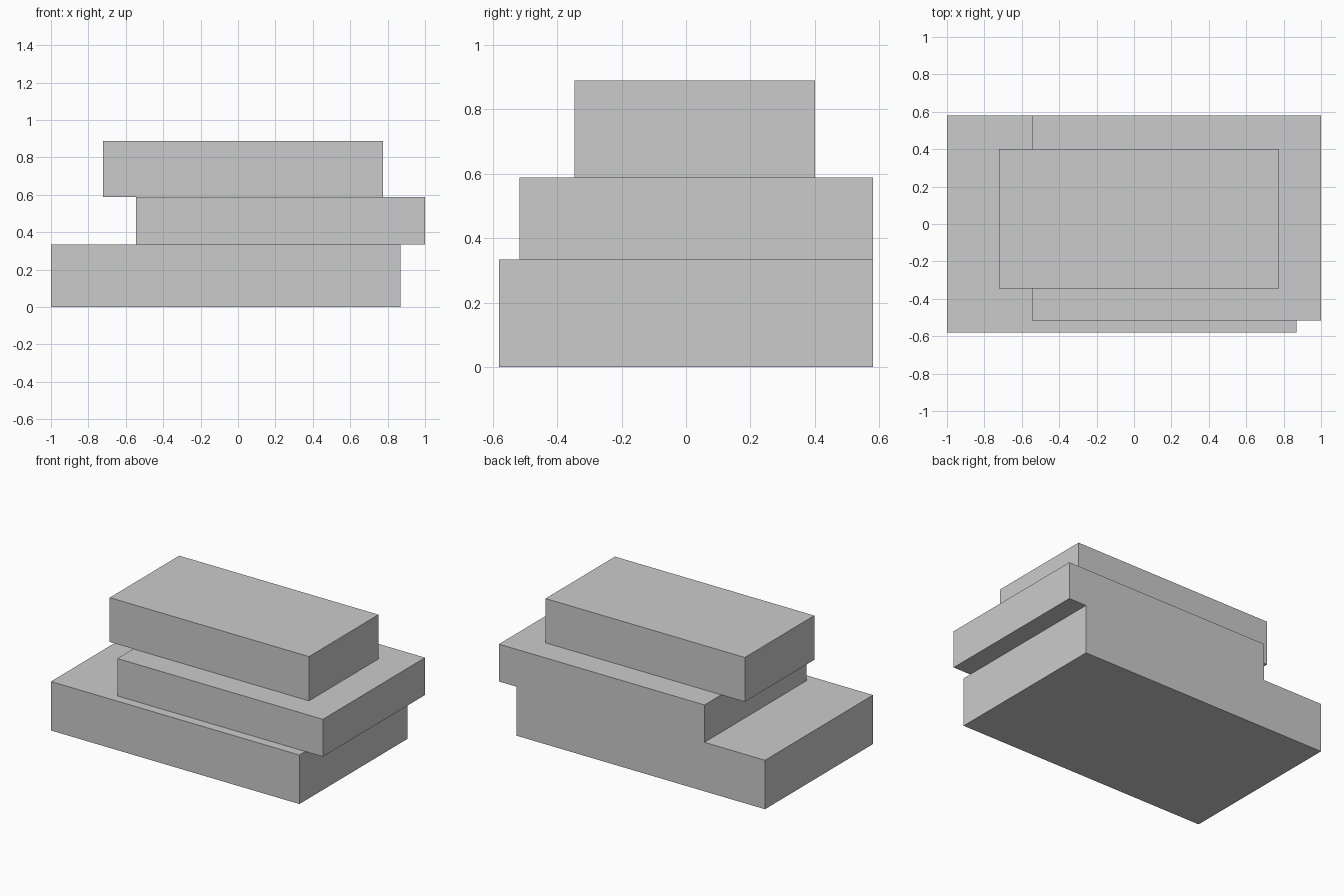
import bpy

if "Cube" in bpy.data.objects:
    bpy.data.objects.remove(bpy.data.objects["Cube"])


def slab(name, x, y, z):
    """Box spanning the given (min, max) ranges."""
    bpy.ops.mesh.primitive_cube_add(size=1)
    ob = bpy.context.object
    ob.name = name
    spans = (x, y, z)
    centre = [(a + b) / 2 for a, b in spans]
    size = [b - a for a, b in spans]
    for v in ob.data.vertices:
        v.co = [c + p * s for c, p, s in zip(centre, v.co, size)]
    return ob


# Three stacked, offset slabs
slab("bottom_slab", (-1.0, 0.868), (-0.58, 0.58), (0.0, 0.333))
slab("middle_slab", (-0.545, 1.0), (-0.517, 0.58), (0.333, 0.587))
slab("top_slab", (-0.722, 0.776), (-0.346, 0.4), (0.587, 0.888))
